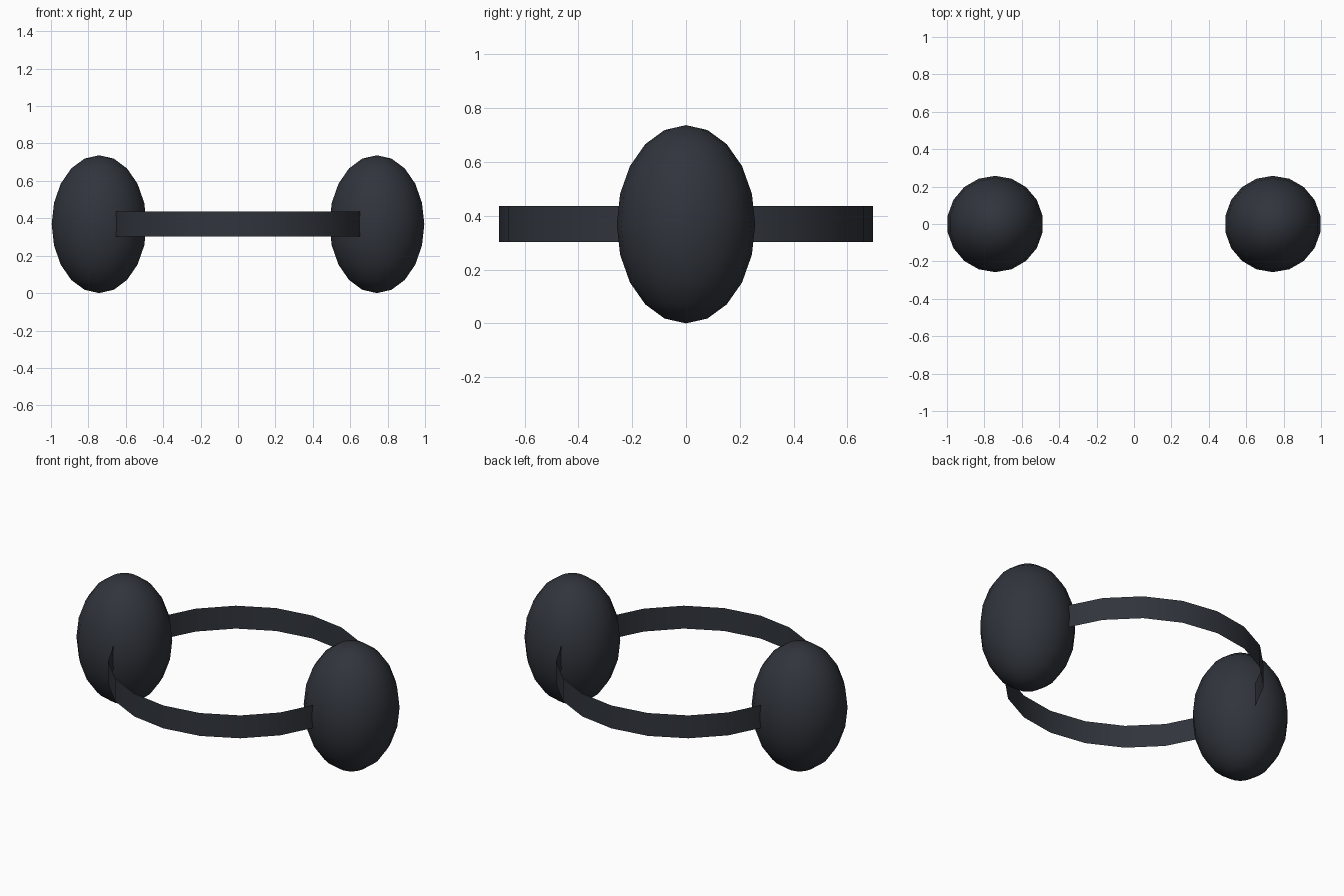
import bpy

if "Cube" in bpy.data.objects:
    bpy.data.objects.remove(bpy.data.objects["Cube"])

mat = bpy.data.materials.new("dark_slate")
mat.diffuse_color = (0.03, 0.035, 0.045, 1)
mat.use_nodes = True
mat.node_tree.nodes["Principled BSDF"].inputs["Base Color"].default_value = mat.diffuse_color


def finish(obj, name):
    obj.name = name
    obj.data.materials.append(mat)
    bpy.ops.object.shade_smooth()


# egg-shaped ear pads, one on each side
for side, name in ((-1, "left_pad"), (1, "right_pad")):
    bpy.ops.mesh.primitive_uv_sphere_add(
        segments=18, ring_count=10, radius=1, location=(side * 0.7425, 0, 0.3685))
    pad = bpy.context.object
    # turn so a vertex points along x
    pad.rotation_euler.z = 0
    pad.scale = (0.2575, 0.2575, 0.3685)
    bpy.ops.object.transform_apply(location=False, rotation=True, scale=True)
    finish(pad, name)

# thin open band running through both pads
bpy.ops.mesh.primitive_cylinder_add(
    vertices=20, radius=0.695, depth=0.135, end_fill_type='NOTHING',
    location=(0, 0, 0.3695))
finish(bpy.context.object, "band")
